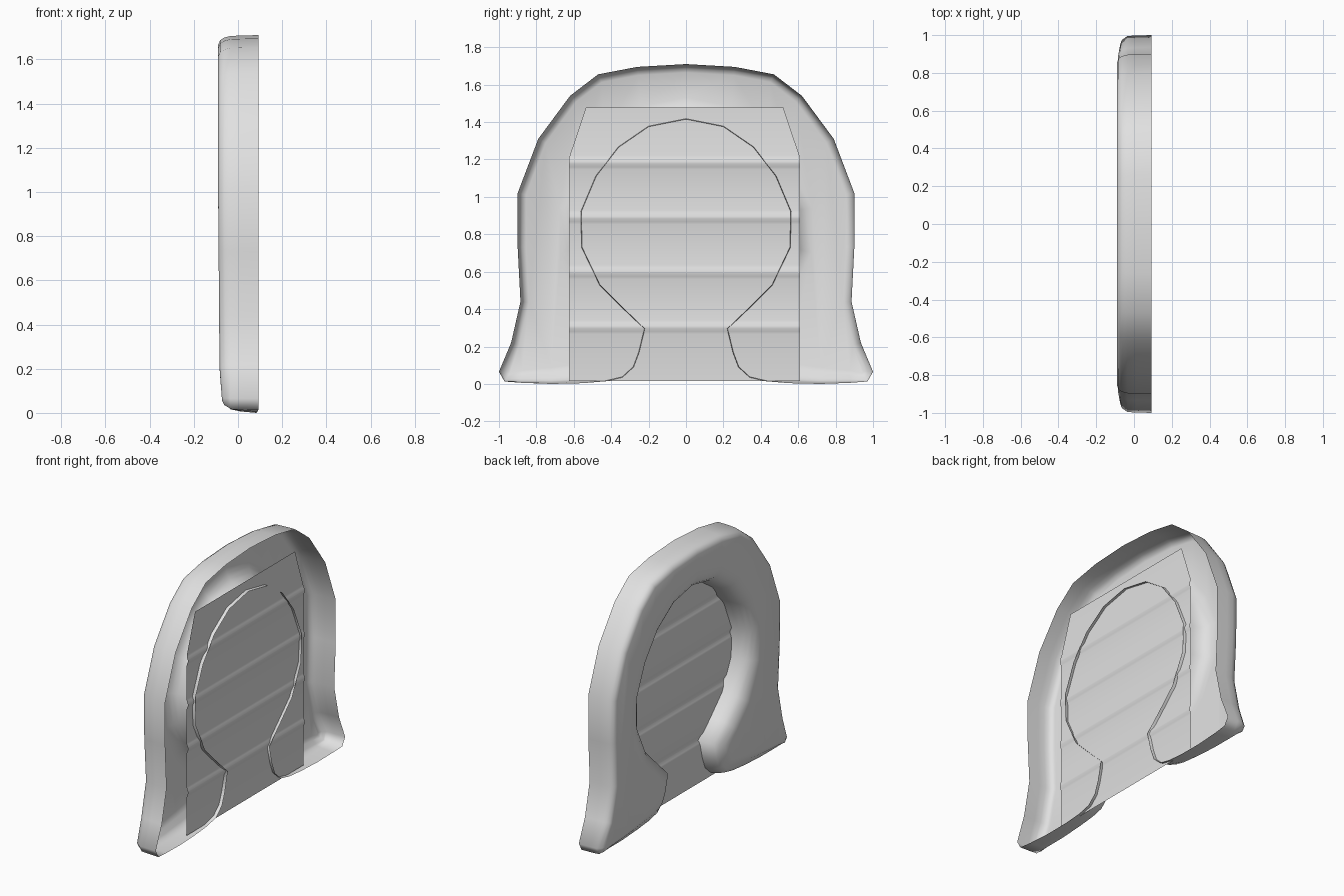
import bpy, bmesh
from mathutils import Vector

old = bpy.data.objects.get("Cube")
if old:
    bpy.data.objects.remove(old)

grey = bpy.data.materials.new("light_grey")
grey.use_nodes = True
colour = (0.75, 0.75, 0.75, 1)
grey.diffuse_color = colour
grey.node_tree.nodes["Principled BSDF"].inputs["Base Color"].default_value = colour


def finish(bm, name, angle):
    mesh = bpy.data.meshes.new(name)
    bm.to_mesh(mesh)
    bm.free()
    mesh.materials.append(grey)
    obj = bpy.data.objects.new(name, mesh)
    bpy.context.collection.objects.link(obj)
    bpy.ops.object.select_all(action='DESELECT')
    obj.select_set(True)
    bpy.context.view_layer.objects.active = obj
    bpy.ops.object.shade_smooth_by_angle(angle=angle)
    return obj


def inset(points, distances):
    """Move a counter-clockwise outline inwards with mitred corners."""
    result = []
    for i, p in enumerate(points):
        a = (p - points[i - 1]).normalized()
        b = (points[(i + 1) % len(points)] - p).normalized()
        na, nb = Vector((-a.y, a.x)), Vector((-b.y, b.x))
        result.append(p + (na + nb) * (distances[i] / max(1 + na.dot(nb), 0.4)))
    return result


def depth(x, p, softness):
    """Shape the shell's depth: shallower rim at the opening, face receding to the feet."""
    if x > 0.05:
        return x - 0.014 * softness
    if x > -0.05:
        return x
    return x + 0.008 * (1 - min(p.y, 1)) + 0.014 * max(1 - p.y / 0.2, 0)


# Half outline (y, z): outer arch from the crown to the foot, then the opening
outer = [(0.26, 1.695), (0.47, 1.655), (0.62, 1.54), (0.79, 1.31), (0.9, 1.02),
         (0.9, 0.73), (0.885, 0.44), (0.935, 0.22), (1, 0.065), (0.97, 0.013)]
foot = [(0.88, 0.006), (0.72, 0.0), (0.55, 0.004)]
opening = [(0.43, 0.014), (0.34, 0.035), (0.28, 0.09), (0.25, 0.17), (0.22, 0.295),
           (0.34, 0.41), (0.46, 0.53), (0.555, 0.73), (0.56, 0.92), (0.48, 1.11),
           (0.36, 1.265), (0.2, 1.375)]
half = outer + foot + opening
soft = [0] * len(outer) + [0.3, 0.6, 0.9] + [1] * len(opening)
# Counter-clockwise: up the +y side, over the crown, down the other side, round the opening
loop = [Vector(p) for p in
        half[::-1] + [(0, 1.71)] + [(-y, z) for y, z in half] + [(0, 1.415)]]
softness = soft[::-1] + [0] + soft + [1]

# Hollow shell open towards +x: (outer inset, opening inset, x), crisp outside, soft inside
section = [(0, 0, 0.092), (0.002, 0.01, 0.01), (0.004, 0.026, -0.035),
           (0.011, 0.048, -0.062), (0.023, 0.078, -0.081), (0.045, 0.115, -0.09)]
bm = bmesh.new()
rings = []
for d_out, d_in, x in section:
    outline = inset(loop, [d_out + (d_in - d_out) * s for s in softness])
    rings.append([bm.verts.new((depth(x, p, s), p.x, p.y))
                  for p, s in zip(outline, softness)])
for a, b in zip(rings, rings[1:]):
    for i in range(len(a)):
        j = (i + 1) % len(a)
        bm.faces.new((a[i], b[i], b[j], a[j]))
cap = bm.faces.new(rings[-1][::-1])
bmesh.ops.triangulate(bm, faces=[cap])
finish(bm, "arched_shell", 1.2)

# Ribbed sheet across the opening, with clipped upper corners
rows = [(0.015, 0)]
for k in range(4):
    centre = 0.302 + k * 0.2933
    rows += [(centre + dz, dx) for dz, dx in
             ((-0.035, 0), (-0.022, 0.003), (-0.005, 0.01), (0.008, 0.01),
              (0.025, 0.003), (0.04, 0))]
rows.append((1.477, 0))
bm = bmesh.new()
previous = None
for z, bump in rows:
    clip = max(z - 1.21, 0) / 0.267 * 0.09
    pair = [bm.verts.new((0.057 + bump, y, z)) for y in (-0.625 + clip, 0.61 - clip)]
    if previous:
        bm.faces.new((previous[0], previous[1], pair[1], pair[0]))
    previous = pair
finish(bm, "ribbed_back_panel", 0.9)
